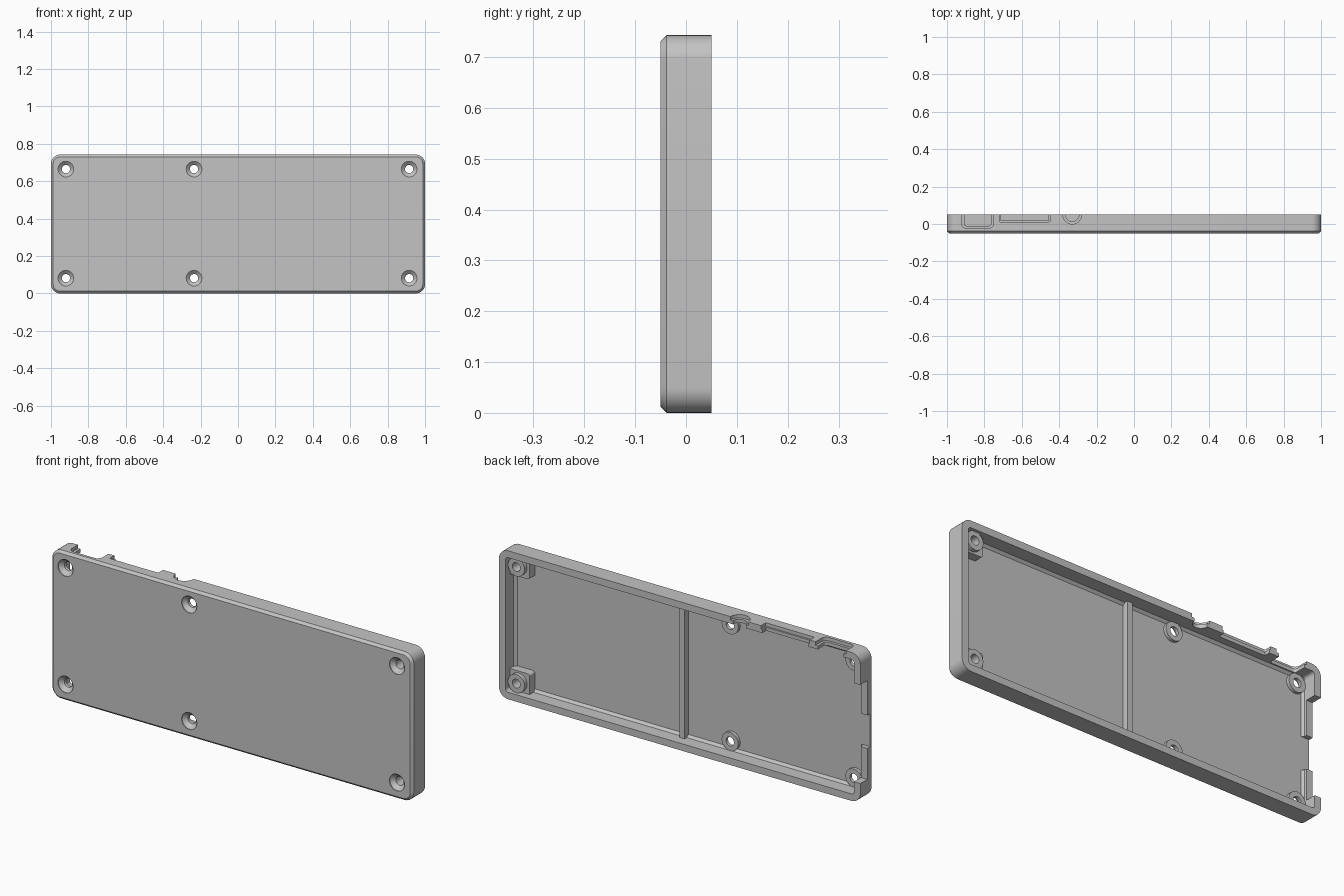
import bpy, bmesh, math

if "Cube" in bpy.data.objects:
    bpy.data.objects.remove(bpy.data.objects["Cube"], do_unlink=True)

H = 0.743        # overall height
WALL = 0.035     # wall thickness
BACK = 0.05      # open rim
FRONT = -0.05    # front face
FLOOR = -0.028   # inner side of the front panel

grey = bpy.data.materials.new("plain grey")
grey.use_nodes = True
grey.diffuse_color = (0.55, 0.55, 0.55, 1)
grey.node_tree.nodes["Principled BSDF"].inputs["Base Color"].default_value = grey.diffuse_color


def outline(u0, u1, v0, v1, r, inset, steps=8):
    """Rounded rectangle, shrunk by inset."""
    u0, u1, v0, v1 = u0 + inset, u1 - inset, v0 + inset, v1 - inset
    r = max(r - inset, 0.0)
    if r < 0.001:
        return [(u1, v1), (u0, v1), (u0, v0), (u1, v0)]
    pts = []
    corners = [(u1 - r, v1 - r), (u0 + r, v1 - r), (u0 + r, v0 + r), (u1 - r, v0 + r)]
    for k, (cu, cv) in enumerate(corners):
        for i in range(steps + 1):
            a = math.pi / 2 * (k + i / steps)
            pts.append((cu + r * math.cos(a), cv + r * math.sin(a)))
    return pts


def circle(u, v, r, n=32):
    return [(u + r * math.cos(2 * math.pi * i / n), v + r * math.sin(2 * math.pi * i / n))
            for i in range(n)]


def loft(name, sections, axis="y"):
    """Solid through (position, outline) sections along an axis."""
    bm = bmesh.new()
    rings = []
    for w, pts in sections:
        rings.append([bm.verts.new((u, w, v) if axis == "y" else (u, v, w)) for u, v in pts])
    for a, b in zip(rings, rings[1:]):
        for i in range(len(a)):
            j = (i + 1) % len(a)
            bm.faces.new((a[i], a[j], b[j], b[i]))
    bm.faces.new(rings[0])
    bm.faces.new(rings[-1])
    bmesh.ops.recalc_face_normals(bm, faces=bm.faces)
    mesh = bpy.data.meshes.new(name)
    bm.to_mesh(mesh)
    bm.free()
    mesh.materials.append(grey)
    obj = bpy.data.objects.new(name, mesh)
    bpy.context.collection.objects.link(obj)
    return obj


def box(name, x0, x1, y0, y1, z0, z1, r=0.0):
    pts = outline(x0, x1, z0, z1, r, 0)
    return loft(name, [(y0, pts), (y1, pts)])


def combine(target, tool, operation):
    mod = target.modifiers.new(tool.name, "BOOLEAN")
    mod.operation = operation
    mod.solver = "EXACT"
    mod.object = tool
    bpy.context.view_layer.objects.active = target
    bpy.ops.object.modifier_apply(modifier=mod.name)
    bpy.data.objects.remove(tool, do_unlink=True)


def add(tool):
    combine(case, tool, "UNION")


def cut(tool):
    tool.hide_render = True
    combine(case, tool, "DIFFERENCE")


# Shell with a chamfered front edge
shell = (-1, 1, 0, H, 0.05)
case = loft("case_shell", [(FRONT, outline(*shell, 0.012)),
                           (FRONT + 0.012, outline(*shell, 0)),
                           (BACK, outline(*shell, 0))])

# Hollow, with a sloped edge around the floor
cut(loft("hollow", [(FLOOR, outline(*shell, WALL + 0.012)),
                    (FLOOR + 0.012, outline(*shell, WALL)),
                    (BACK + 0.05, outline(*shell, WALL))]))

# Divider rib
add(box("divider_rib", 0.007, 0.037, -0.04, 0.0, 0.02, H - 0.02))

# Screw bosses: tall ones stand on corner blocks, the rest are low
rows = (0.082, 0.665)
columns = ((-0.92, -0.012), (-0.235, -0.012), (0.915, 0.035))
for x, top in columns:
    for z in rows:
        if x > 0:
            z0, z1 = (0.02, z + 0.055) if z < 0.3 else (z - 0.055, H - 0.02)
            add(box("corner_block", x - 0.06, 0.98, -0.04, 0.015, z0, z1, 0.012))
        ring = circle(x, z, 0.046)
        add(loft("screw_boss", [(-0.04, ring), (top, ring)]))

# Countersunk screw holes
for x, top in columns:
    for z in rows:
        wide, narrow = circle(x, z, 0.042), circle(x, z, 0.022)
        cut(loft("screw_hole", [(FRONT - 0.01, wide), (FRONT + 0.004, wide),
                                (FRONT + 0.022, narrow), (0.1, narrow)]))

# Ports in the top wall: a wide outer recess, then a smaller opening
MID = H - WALL / 2


def port(u0, u1, v0, r, lip):
    recess = outline(u0, u1, v0, 0.12, r, 0)
    opening = outline(u0 + lip, u1 - lip, v0 + lip, 0.12, max(r - lip, 0), 0)
    cut(loft("port_recess", [(MID, recess), (H + 0.05, recess)], "z"))
    cut(loft("port_opening", [(H - WALL - 0.006, opening), (H + 0.05, opening)], "z"))


port(-0.92, -0.752, -0.023, 0.025, 0.013)
port(-0.72, -0.45, 0.012, 0.004, 0.008)

# Round jack notch
for bottom, radius in ((MID, 0.05), (H - WALL - 0.006, 0.036)):
    disc = circle(-0.33, BACK, radius)
    cut(loft("jack_notch", [(bottom, disc), (H + 0.05, disc)], "z"))

# Stepped opening in the end wall
cut(box("end_step", -1.05, -1 + WALL + 0.002, -0.005, 0.1, 0.10, 0.593))
cut(box("end_gap", -1.05, -1 + WALL + 0.014, FLOOR, 0.1, 0.255, 0.42))

# Shading
bpy.ops.object.select_all(action="DESELECT")
case.select_set(True)
bpy.context.view_layer.objects.active = case
bpy.ops.object.shade_smooth_by_angle(angle=math.radians(30))
